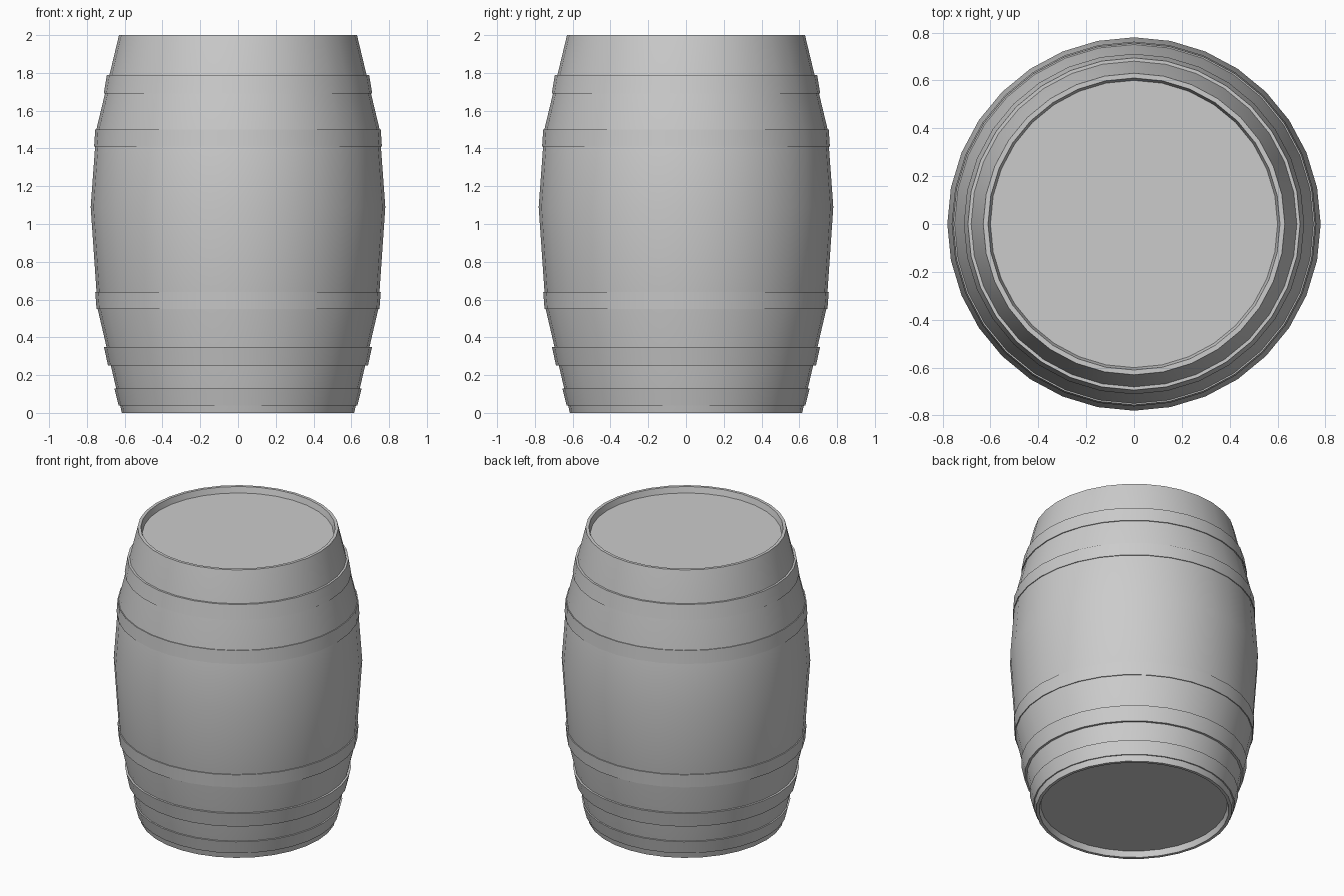
import bpy, math

if "Cube" in bpy.data.objects:
    bpy.data.objects.remove(bpy.data.objects["Cube"])

SIDES = 32


def lathe(name, profile, closed=False):
    """Spin (radius, z) points around z; radius 0 makes a pole."""
    verts, rings, faces = [], [], []
    for r, z in profile:
        n = 1 if r == 0 else SIDES
        rings.append([len(verts) + i for i in range(n)])
        for i in range(n):
            a = 2 * math.pi * i / SIDES
            verts.append((r * math.cos(a), r * math.sin(a), z))
    pairs = list(zip(rings, rings[1:]))
    if closed:
        pairs.append((rings[-1], rings[0]))
    for lo, hi in pairs:
        if len(lo) == 1:
            faces.append(hi[::-1])      # flat cap at the start
            continue
        if len(hi) == 1:
            faces.append(lo)            # flat cap at the end
            continue
        for i in range(SIDES):
            j = (i + 1) % SIDES
            faces.append((lo[i], lo[j], hi[j], hi[i]))
    used = sorted({v for f in faces for v in f})
    remap = {v: k for k, v in enumerate(used)}
    mesh = bpy.data.meshes.new(name)
    mesh.from_pydata([verts[v] for v in used], [],
                     [[remap[v] for v in f] for f in faces])
    mesh.update()
    obj = bpy.data.objects.new(name, mesh)
    bpy.context.collection.objects.link(obj)
    bpy.context.view_layer.objects.active = obj
    obj.select_set(True)
    bpy.ops.object.shade_smooth_by_angle(angle=math.radians(30))
    obj.select_set(False)
    return obj


# Bulging body with a recessed head at each end
wall = [(0.615, 0), (0.743, 0.55), (0.78, 1.09), (0.75, 1.5), (0.63, 2)]
lathe("barrel_body",
      [(0, 0.04), (0.585, 0.04), (0.595, 0)] + wall +
      [(0.61, 2), (0.60, 1.96), (0, 1.96)])


def wall_radius(z):
    for (r0, z0), (r1, z1) in zip(wall, wall[1:]):
        if z0 <= z <= z1:
            return r0 + (r1 - r0) * (z - z0) / (z1 - z0)


# Hoops: bottom z, top z, bottom radius, top radius
hoops = [(0.04, 0.13, 0.632, 0.655), (0.25, 0.35, 0.688, 0.71),
         (0.55, 0.64, 0.749, 0.756), (1.41, 1.5, 0.762, 0.756),
         (1.69, 1.79, 0.711, 0.694)]
for k, (z0, z1, r0, r1) in enumerate(hoops):
    lathe(f"hoop_{k + 1}",
          [(r0, z0), (r1, z1), (wall_radius(z1) - 0.01, z1),
           (wall_radius(z0) - 0.01, z0)], closed=True)
